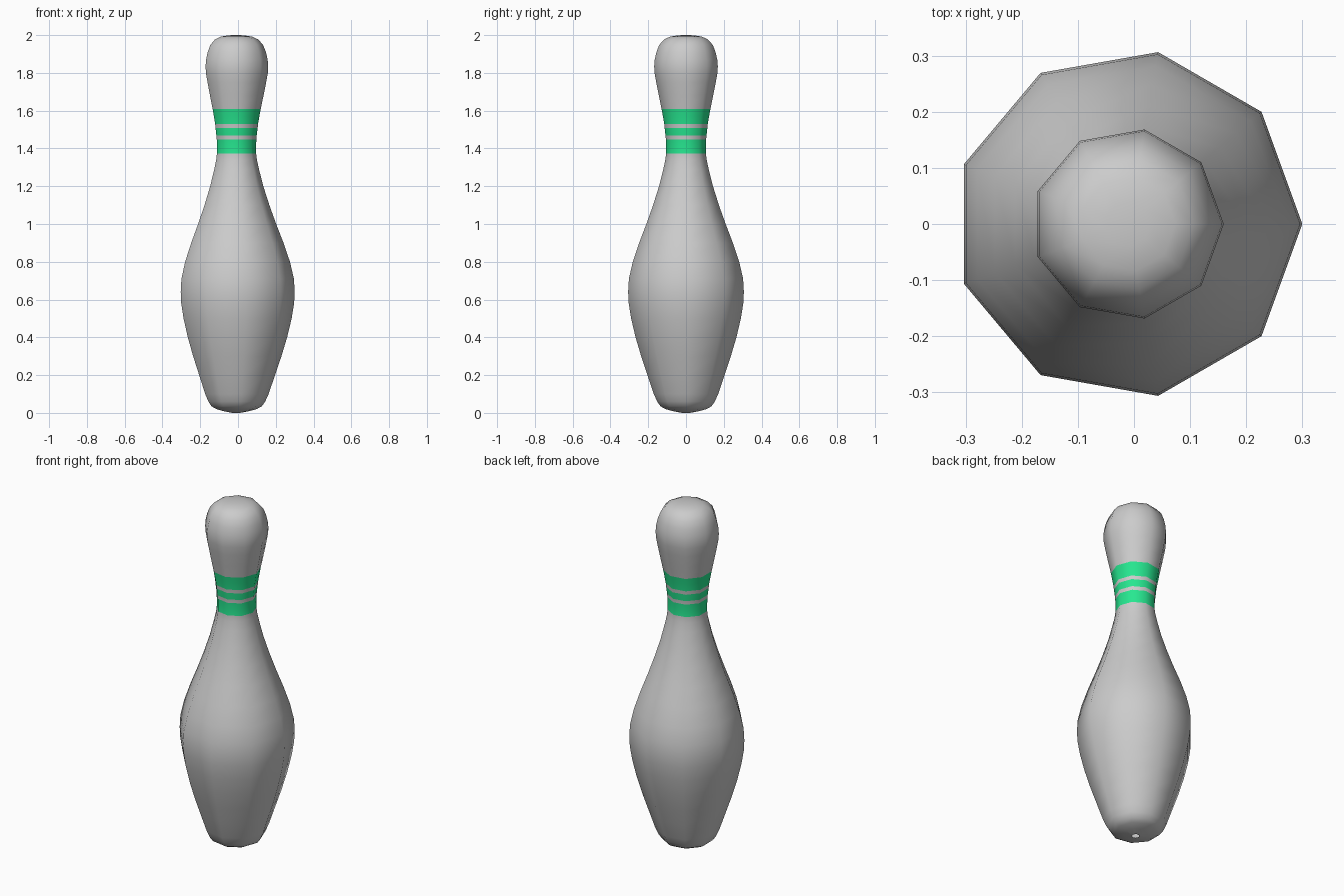
import bpy, bmesh, math

if "Cube" in bpy.data.objects:
    bpy.data.objects.remove(bpy.data.objects["Cube"])

SIDES = 9
CX = -0.011  # shifts the nine-sided body so its bounds centre on the origin

# Lathe profile (radius, height), bottom hole to crown
profile = [
    (0.02, 0.0), (0.065, 0.008), (0.11, 0.02), (0.137, 0.035), (0.155, 0.06),
    (0.173, 0.10), (0.207, 0.20), (0.241, 0.30), (0.271, 0.40), (0.295, 0.50),
    (0.308, 0.58), (0.311, 0.64), (0.307, 0.71), (0.286, 0.80), (0.252, 0.90),
    (0.213, 1.00), (0.177, 1.10), (0.145, 1.20), (0.122, 1.29), (0.111, 1.34),
    (0.107, 1.373), (0.107, 1.41), (0.108, 1.447), (0.110, 1.468),
    (0.115, 1.508), (0.117, 1.529), (0.124, 1.57), (0.131, 1.608),
    (0.146, 1.68), (0.160, 1.75), (0.169, 1.80), (0.171, 1.835),
    (0.168, 1.87), (0.159, 1.91), (0.144, 1.948), (0.118, 1.977),
    (0.085, 1.992), (0.04, 1.999),
]
bands = [(1.373, 1.447), (1.468, 1.508), (1.529, 1.608)]

# Materials: plain grey body and green neck bands
body_mat = bpy.data.materials.new("body_grey")
body_mat.diffuse_color = (0.8, 0.8, 0.8, 1)
body_mat.use_nodes = True
body_mat.node_tree.nodes["Principled BSDF"].inputs["Base Color"].default_value = body_mat.diffuse_color
band_mat = bpy.data.materials.new("band_green")
band_mat.diffuse_color = (0.02, 0.8, 0.28, 1)
band_mat.use_nodes = True
band_mat.node_tree.nodes["Principled BSDF"].inputs["Base Color"].default_value = band_mat.diffuse_color

# Pin surface
bm = bmesh.new()
rings = []
for r, z in profile:
    rings.append([bm.verts.new((CX + r * math.cos(math.tau * i / SIDES),
                                r * math.sin(math.tau * i / SIDES), z))
                  for i in range(SIDES)])
for k in range(len(rings) - 1):
    mid = (profile[k][1] + profile[k + 1][1]) / 2
    for i in range(SIDES):
        j = (i + 1) % SIDES
        f = bm.faces.new((rings[k][i], rings[k][j], rings[k + 1][j], rings[k + 1][i]))
        f.material_index = int(any(a < mid < b for a, b in bands))

# Crown cap
tip = bm.verts.new((CX, 0, 2.0))
for i in range(SIDES):
    bm.faces.new((rings[-1][i], rings[-1][(i + 1) % SIDES], tip))
for f in bm.faces:
    f.smooth = True

mesh = bpy.data.meshes.new("bowling_pin")
bm.to_mesh(mesh)
bm.free()
mesh.materials.append(body_mat)
mesh.materials.append(band_mat)
pin = bpy.data.objects.new("bowling_pin", mesh)
bpy.context.collection.objects.link(pin)
